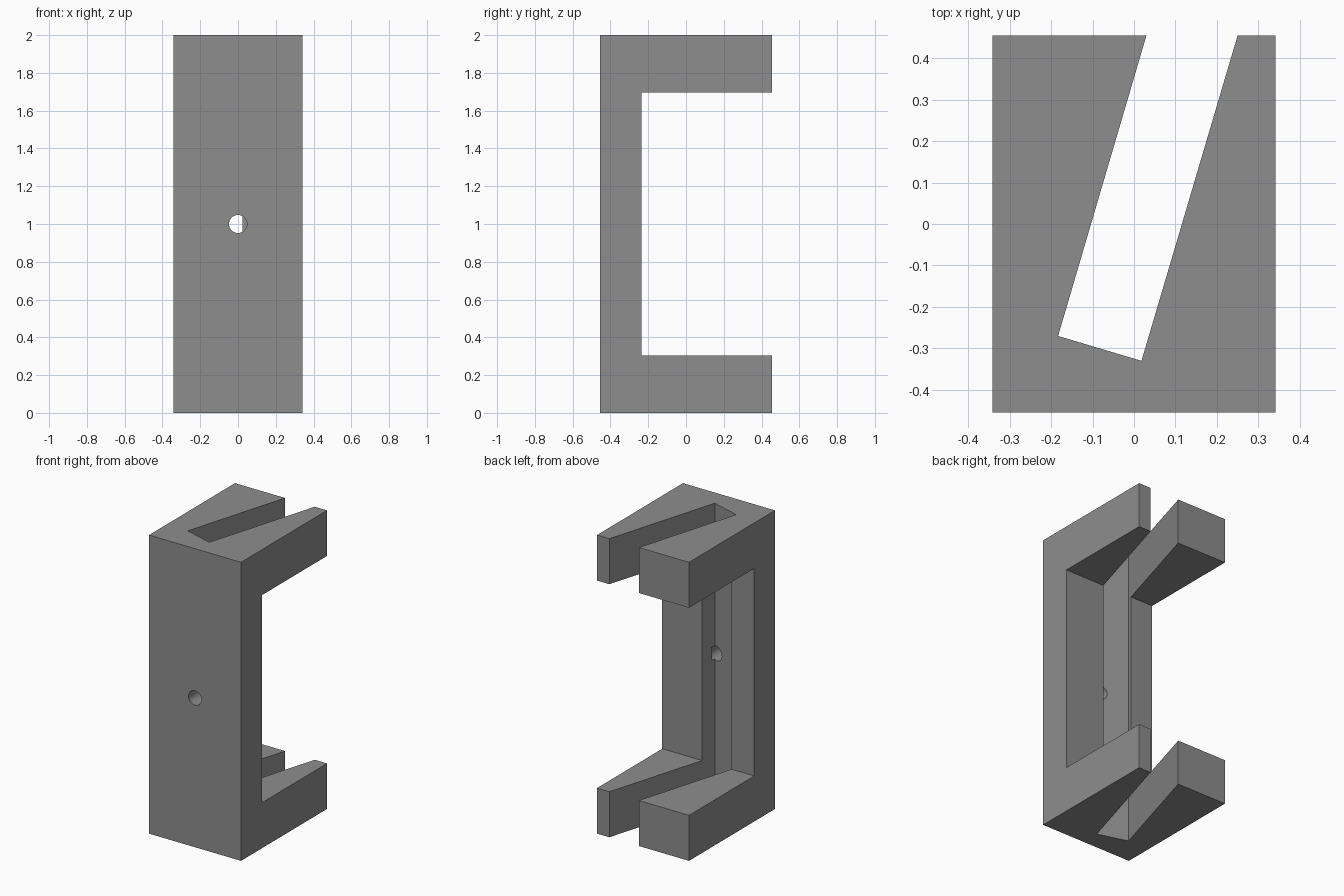
import bpy, bmesh, math
from mathutils import Matrix

if "Cube" in bpy.data.objects:
    bpy.data.objects.remove(bpy.data.objects["Cube"])

grey = bpy.data.materials.new("mid_grey")
grey.diffuse_color = (0.27, 0.27, 0.27, 1)
grey.use_nodes = True
grey.node_tree.nodes["Principled BSDF"].inputs["Base Color"].default_value = grey.diffuse_color


def add_object(name, bm):
    bmesh.ops.recalc_face_normals(bm, faces=bm.faces)
    mesh = bpy.data.meshes.new(name)
    bm.to_mesh(mesh)
    bm.free()
    mesh.materials.append(grey)
    obj = bpy.data.objects.new(name, mesh)
    bpy.context.collection.objects.link(obj)
    return obj


def prism(name, points, offset):
    """Extrude a closed outline along an offset vector."""
    bm = bmesh.new()
    face = bm.faces.new([bm.verts.new(p) for p in points])
    ext = bmesh.ops.extrude_face_region(bm, geom=[face])
    verts = [g for g in ext["geom"] if isinstance(g, bmesh.types.BMVert)]
    bmesh.ops.translate(bm, verts=verts, vec=offset)
    return add_object(name, bm)


# C-shaped bracket: back plate with an upper and a lower arm
W, D = 0.341, 0.455
PLATE, LOW, HIGH = -0.235, 0.305, 1.695
profile = [(-D, 0), (D, 0), (D, LOW), (PLATE, LOW),
           (PLATE, HIGH), (D, HIGH), (D, 2), (-D, 2)]
bracket = prism("bracket", [(-W, y, z) for y, z in profile], (2 * W, 0, 0))

# Slanted slot running the full height, open at the rear
slot_outline = [(-0.183, -0.27), (0.018, -0.33), (0.2795, 0.555), (0.0595, 0.555)]
slot = prism("slot_cutter", [(x, y, -0.1) for x, y in slot_outline], (0, 0, 2.2))

# Round screw hole from the front into the slot
bm = bmesh.new()
start, end = -0.555, -0.306
bmesh.ops.create_cone(
    bm, cap_ends=True, segments=32, radius1=0.048, radius2=0.048, depth=end - start,
    matrix=Matrix.Translation((0, (start + end) / 2, 1)) @ Matrix.Rotation(math.pi / 2, 4, "X"))
hole = add_object("hole_cutter", bm)

# Cut the slot and the hole, then discard the cutters
bpy.context.view_layer.objects.active = bracket
bracket.select_set(True)
for cutter in (slot, hole):
    cutter.hide_render = True
    mod = bracket.modifiers.new(cutter.name, "BOOLEAN")
    mod.operation = "DIFFERENCE"
    mod.solver = "EXACT"
    mod.object = cutter
    bpy.ops.object.modifier_apply(modifier=mod.name)
    bpy.data.objects.remove(cutter)

bpy.ops.object.shade_smooth_by_angle(angle=math.radians(30))
